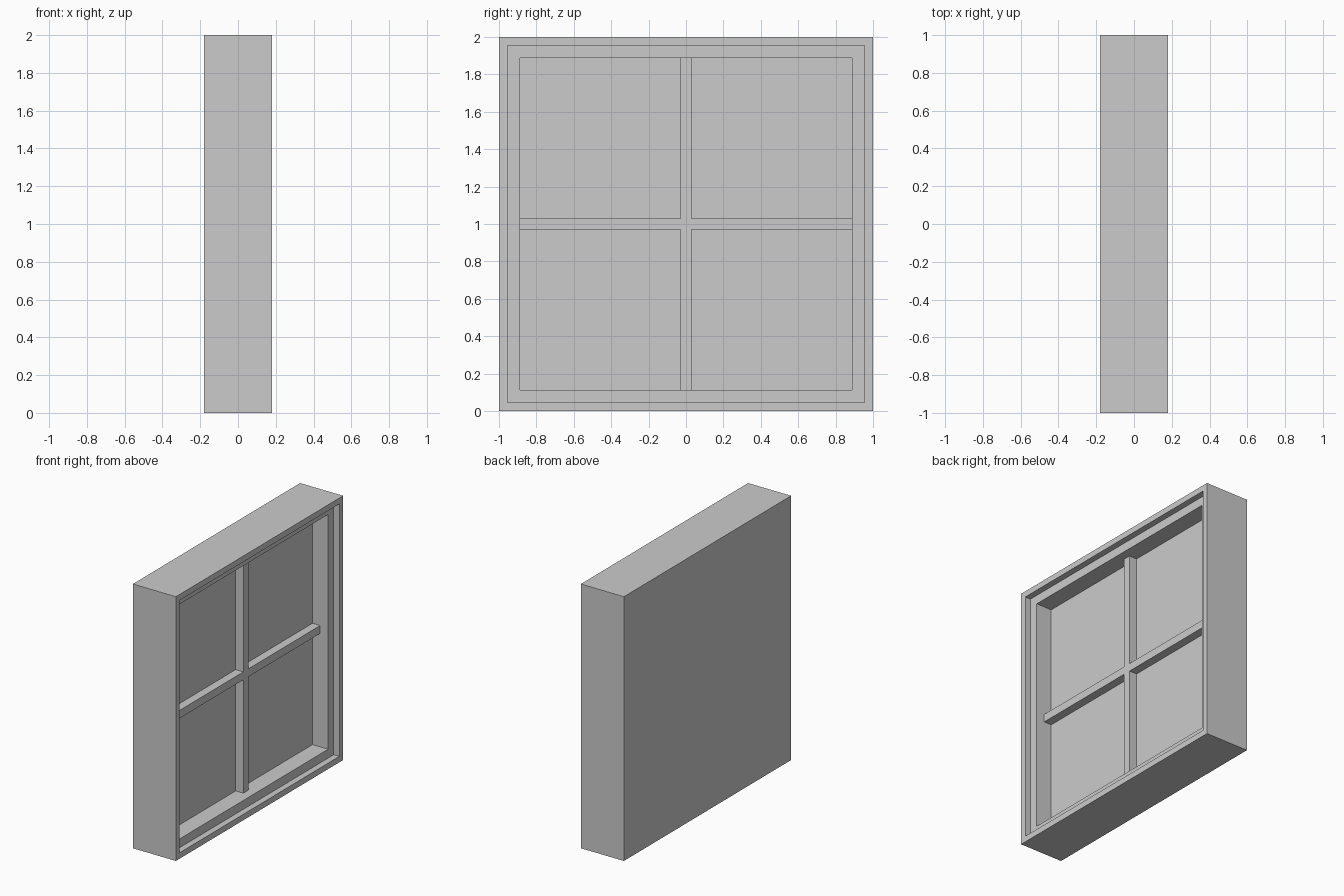
import bpy, bmesh
from mathutils import Vector

if "Cube" in bpy.data.objects:
    bpy.data.objects.remove(bpy.data.objects["Cube"])

FRONT, BACK = 0.18, -0.18     # casing depth along x
SASH, BAR, PANE = 0.133, 0.066, 0.002   # stepped depths of the recess
OPEN, INNER = 0.955, 0.888    # half sizes of the two openings
HALF_BAR = 0.03


def finish(name, bm):
    bmesh.ops.recalc_face_normals(bm, faces=bm.faces)
    mesh = bpy.data.meshes.new(name)
    bm.to_mesh(mesh)
    bm.free()
    obj = bpy.data.objects.new(name, mesh)
    bpy.context.collection.objects.link(obj)
    return obj


# Window casing: square rings stepped inward, from the back face to the pane
def square_ring(bm, x, half):
    return [bm.verts.new((x, sy * half, 1 + sz * half))
            for sy, sz in ((-1, -1), (1, -1), (1, 1), (-1, 1))]


bm = bmesh.new()
rings = [square_ring(bm, x, h) for x, h in (
    (BACK, 1), (FRONT, 1), (FRONT, OPEN), (SASH, OPEN), (SASH, INNER), (PANE, INNER))]
for a, b in zip(rings, rings[1:]):
    for i in range(4):
        j = (i + 1) % 4
        bm.faces.new((a[i], a[j], b[j], b[i]))
bm.faces.new(rings[0])     # back panel
bm.faces.new(rings[-1])    # window pane
finish("window_casing", bm)

# Glazing bars: one plus-shaped outline extruded from the pane
bm = bmesh.new()
w, h = HALF_BAR, INNER
outline = []
for turn in range(4):
    for y, z in ((h, -w), (h, w), (w, w)):
        for _ in range(turn):
            y, z = -z, y
        outline.append(bm.verts.new((PANE, y, 1 + z)))
cross = bm.faces.new(outline)
moved = bmesh.ops.extrude_face_region(bm, geom=[cross], use_keep_orig=True)["geom"]
bmesh.ops.translate(bm, vec=Vector((BAR - PANE, 0, 0)),
                    verts=[g for g in moved if isinstance(g, bmesh.types.BMVert)])
finish("glazing_bars", bm)
